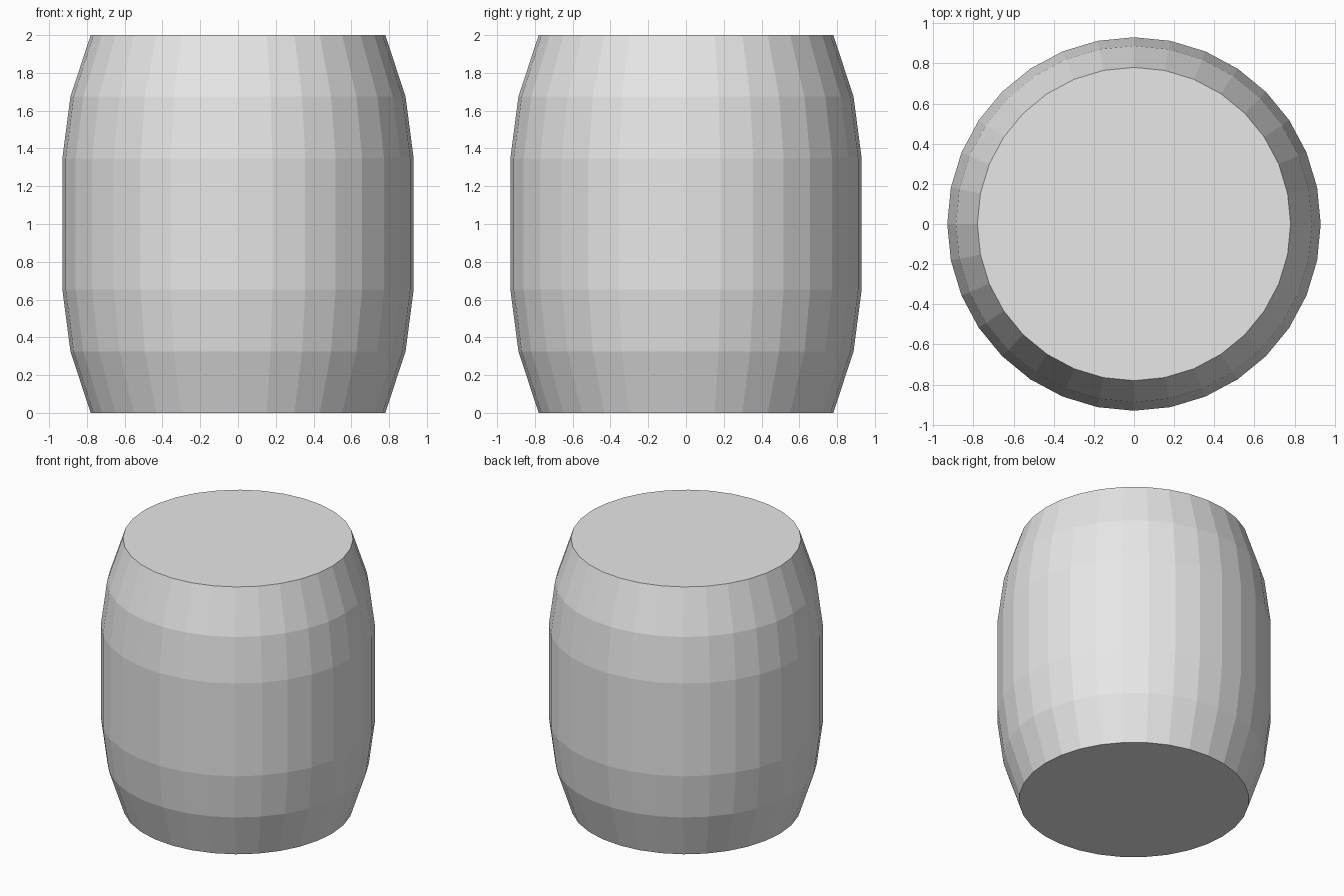
import bpy
import bmesh
from math import cos, sin, tau

cube = bpy.data.objects.get("Cube")
if cube:
    bpy.data.objects.remove(cube, do_unlink=True)

SIDES = 32
# Lower half of the stave profile (radius, height), mirrored upwards
LOWER = [(0.78, 0.0), (0.887, 0.325), (0.93, 0.653)]
PROFILE = LOWER + [(r, 2 - z) for r, z in reversed(LOWER)]

grey = bpy.data.materials.new("plain_grey")
grey.use_nodes = True
color = (0.8, 0.8, 0.8, 1)
grey.diffuse_color = color
grey.node_tree.nodes["Principled BSDF"].inputs["Base Color"].default_value = color

# Barrel: stacked rings of flat staves
bm = bmesh.new()
rings = [[bm.verts.new((r * cos(tau * i / SIDES), r * sin(tau * i / SIDES), z))
          for i in range(SIDES)] for r, z in PROFILE]
for low, high in zip(rings, rings[1:]):
    for i in range(SIDES):
        j = (i + 1) % SIDES
        bm.faces.new((low[i], low[j], high[j], high[i]))

# Flat lid and base
bm.faces.new(rings[-1])
bm.faces.new(rings[0][::-1])

mesh = bpy.data.meshes.new("barrel")
bm.to_mesh(mesh)
bm.free()
mesh.materials.append(grey)
bpy.context.collection.objects.link(bpy.data.objects.new("barrel", mesh))
